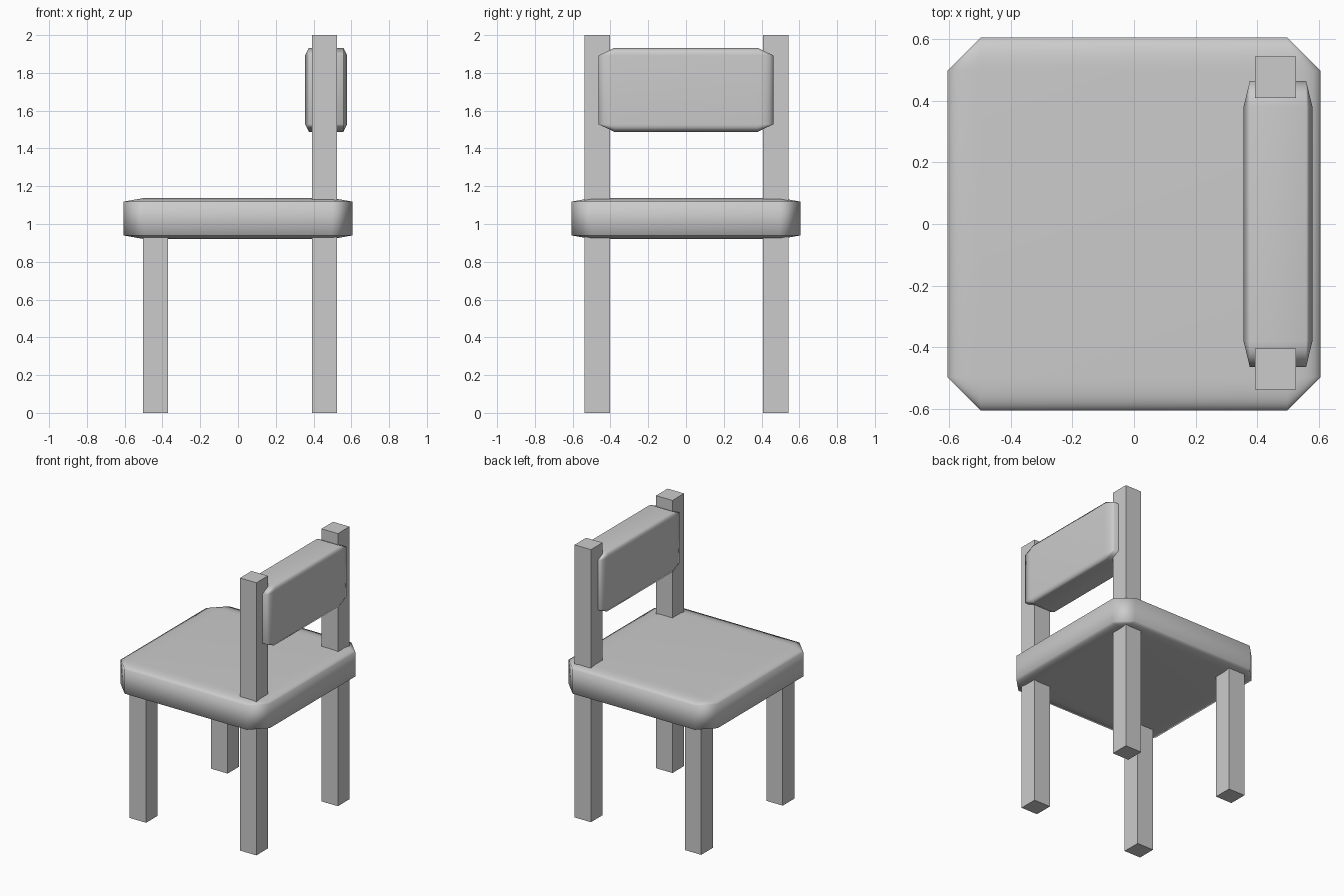
import bpy

if "Cube" in bpy.data.objects:
    bpy.data.objects.remove(bpy.data.objects["Cube"])


def box(name, lo, hi):
    """Box between two opposite corners."""
    loc = [(a + b) / 2 for a, b in zip(lo, hi)]
    bpy.ops.mesh.primitive_cube_add(size=2, location=loc)
    ob = bpy.context.object
    ob.name = name
    ob.scale = [(b - a) / 2 for a, b in zip(lo, hi)]
    return ob


def cushion(name, lo, hi):
    """Box with chamfers proportional to its size, smooth shaded."""
    ob = box(name, lo, hi)
    bevel = ob.modifiers.new("Bevel", 'BEVEL')
    bevel.width = 0.18
    bevel.segments = 1
    bpy.ops.object.shade_smooth()
    ob.modifiers.new("Weighted Normal", 'WEIGHTED_NORMAL')
    return ob


# Seat and backrest
cushion("seat", (-0.605, -0.605, 0.92), (0.605, 0.605, 1.138))
cushion("backrest", (0.355, -0.463, 1.488), (0.578, 0.463, 1.932))

# Short front legs and tall back posts, on both sides
for side, y in (("right", -0.47), ("left", 0.475)):
    box("front_leg_" + side, (-0.503, y - 0.067, 0), (-0.37, y + 0.067, 1.0))
    box("back_post_" + side, (0.392, y - 0.067, 0), (0.525, y + 0.067, 2.0))
